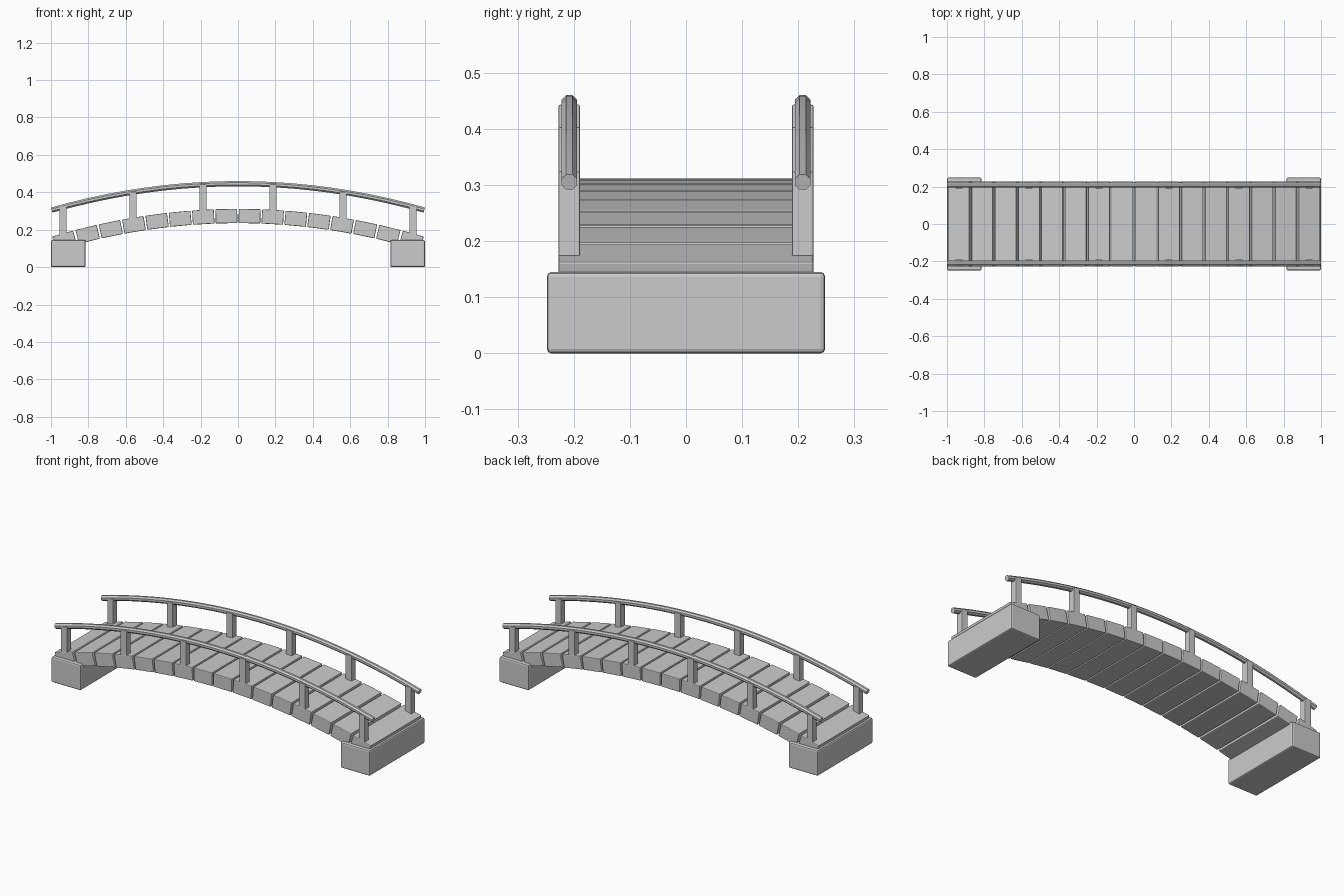
import bpy, bmesh, math
from mathutils import Vector, Matrix

if "Cube" in bpy.data.objects:
    bpy.data.objects.remove(bpy.data.objects["Cube"])


def deck_z(x):
    return 0.311 - 0.15 * x * x


def rail_z(x):
    return 0.446 - 0.142 * x * x


def finish(name, bm):
    bmesh.ops.recalc_face_normals(bm, faces=bm.faces)
    me = bpy.data.meshes.new(name)
    bm.to_mesh(me)
    bm.free()
    ob = bpy.data.objects.new(name, me)
    bpy.context.collection.objects.link(ob)
    return ob


def box(name, centre, size, bevel, tilt=0.0):
    bm = bmesh.new()
    bmesh.ops.create_cube(bm, size=1, matrix=Matrix.Diagonal((*size, 1)))
    bmesh.ops.bevel(bm, geom=bm.edges[:], offset=bevel, segments=2,
                    profile=0.5, affect='EDGES')
    bm.transform(Matrix.Translation(centre) @ Matrix.Rotation(tilt, 4, 'Y'))
    return finish(name, bm)


# stone footings at both ends
for side, s in (("left", -1), ("right", 1)):
    box(f"{side}_footing", (s * 0.9075, 0, 0.0725), (0.185, 0.496, 0.145), 0.008)

# arched deck of separate planks, each tilted to follow the arch
for i in range(16):
    x = -0.9375 + 0.125 * i
    tilt = math.atan(0.30 * x)
    normal = Vector((math.sin(tilt), 0, math.cos(tilt)))
    centre = Vector((x, 0, deck_z(x))) - normal * 0.038
    box(f"plank_{i + 1}", centre, (0.116, 0.455, 0.076), 0.004, tilt)


# eight-sided handrail swept along the arch
def rail(name, y, radius=0.0152, steps=20, sides=8):
    bm = bmesh.new()
    rings = []
    for i in range(steps + 1):
        x = -0.996 + 1.992 * i / steps
        a = math.atan(0.284 * x)
        n = Vector((math.sin(a), 0, math.cos(a)))
        ring = []
        for k in range(sides):
            t = 2 * math.pi * (k + 0.5) / sides
            p = Vector((x, y, rail_z(x))) + n * radius * math.cos(t)
            p.y += radius * math.sin(t)
            ring.append(bm.verts.new(p))
        rings.append(ring)
    for a, b in zip(rings, rings[1:]):
        for k in range(sides):
            j = (k + 1) % sides
            bm.faces.new((a[k], a[j], b[j], b[k]))
    bm.faces.new(rings[0])
    bm.faces.new(rings[-1])
    return finish(name, bm)


# handrails and their posts on both sides
for side, y in (("front", -0.208), ("back", 0.208)):
    rail(f"{side}_handrail", y)
    for i in range(6):
        x = -0.935 + 0.374 * i
        low, high = deck_z(x) - 0.008, rail_z(x) + 0.002
        box(f"{side}_post_{i + 1}", (x, y, (low + high) / 2),
            (0.038, 0.038, high - low), 0.003)
